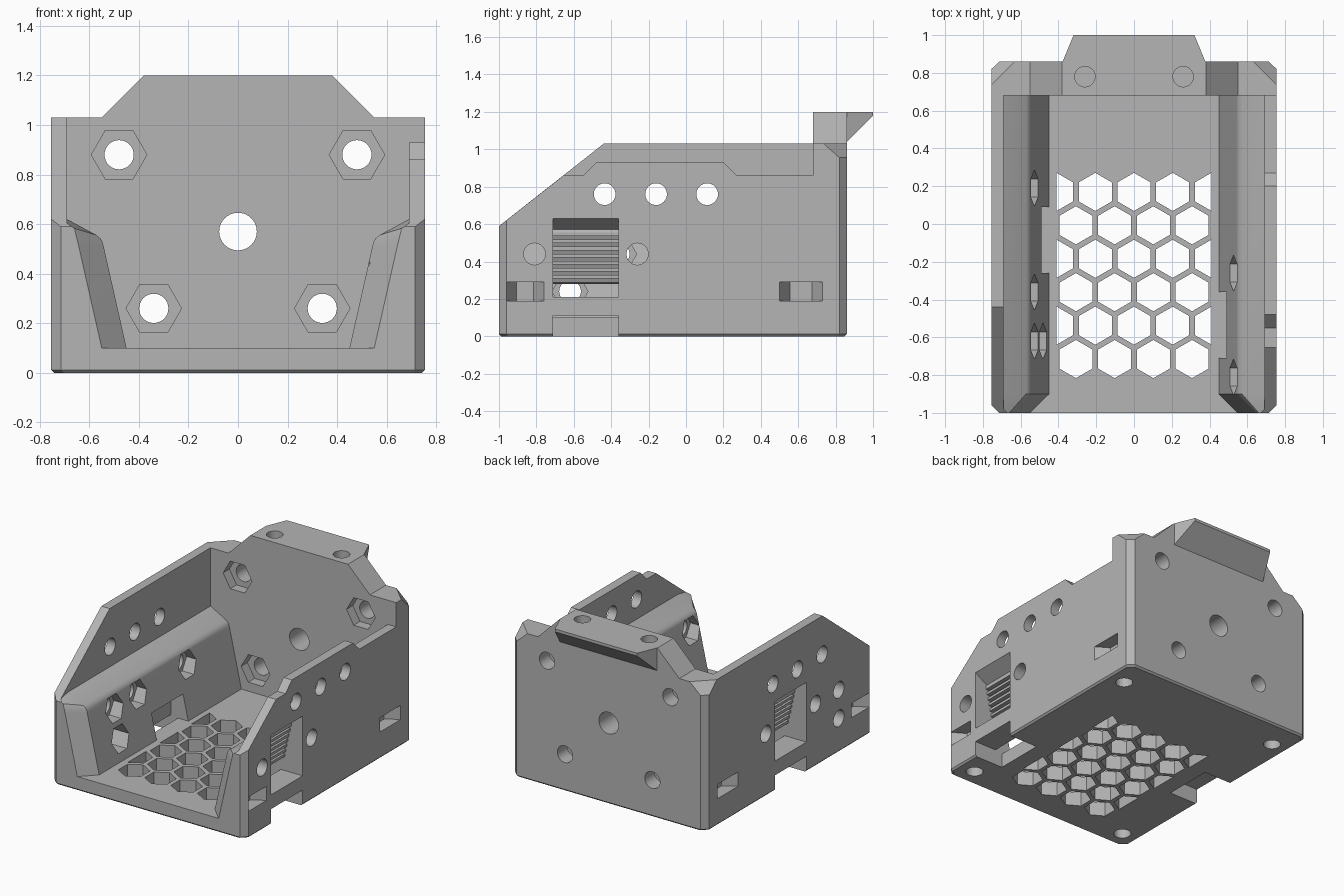
import bpy, bmesh, math

cube = bpy.data.objects.get("Cube")
if cube:
    bpy.data.objects.remove(cube, do_unlink=True)

grey = bpy.data.materials.new("plastic_grey")
grey.use_nodes = True
COLOR = (0.46, 0.46, 0.46, 1)
grey.diffuse_color = COLOR
grey.node_tree.nodes["Principled BSDF"].inputs["Base Color"].default_value = COLOR


def make_object(name, bm):
    bmesh.ops.recalc_face_normals(bm, faces=bm.faces)
    mesh = bpy.data.meshes.new(name)
    bm.to_mesh(mesh)
    bm.free()
    mesh.materials.append(grey)
    obj = bpy.data.objects.new(name, mesh)
    bpy.context.collection.objects.link(obj)
    return obj


def loft(bm, sections):
    """Closed solid through rings of equal point count."""
    rings = [[bm.verts.new(p) for p in s] for s in sections]
    n = len(rings[0])
    for a, b in zip(rings, rings[1:]):
        for i in range(n):
            j = (i + 1) % n
            bm.faces.new((a[i], a[j], b[j], b[i]))
    bm.faces.new(rings[0][::-1])
    bm.faces.new(rings[-1])


def prism(bm, points, axis, start, end):
    place = {"x": lambda u, v, w: (w, u, v),
             "y": lambda u, v, w: (u, w, v),
             "z": lambda u, v, w: (u, v, w)}[axis]
    loft(bm, [[place(u, v, w) for u, v in points] for w in (start, end)])


def ngon(u, v, r, n, turn=0.0):
    return [(u + r * math.cos(turn + math.tau * i / n),
             v + r * math.sin(turn + math.tau * i / n)) for i in range(n)]


def hull(bm, points):
    verts = [bm.verts.new(p) for p in points]
    bmesh.ops.convex_hull(bm, input=verts)


def flip(points, s):
    return [(s * u, v) for u, v in points]


# Outer block with chamfered corners and a fine bottom chamfer
def footprint(inset, z):
    x, lo, hi, c = 0.755 - inset, -1 + inset, 0.86 - inset, 0.04
    return [(x, lo + c, z), (x, hi - c, z), (x - c, hi, z), (-x + c, hi, z),
            (-x, hi - c, z), (-x, lo + c, z), (-x + c, lo, z), (x - c, lo, z)]


bm = bmesh.new()
loft(bm, [footprint(0.012, 0), footprint(0, 0.012), footprint(0, 1.2)])
body = make_object("case_body", bm)
cutters = []


def cutter(name, bm):
    obj = make_object(name, bm)
    obj.hide_render = True
    cutters.append(obj)


# Open interior with sloped cheeks and flared front
def cavity(y, half):
    return [(x, y, z) for x, z in half] + [(-x, y, z) for x, z in half[::-1]]


inner = [(0.45, 0.1), (0.542, 0.508), (0.547, 0.528), (0.556, 0.543),
         (0.572, 0.556), (0.69, 0.62), (0.69, 1.4)]
front = [(0.55, 0.1), (0.645, 0.52), (0.65, 0.54), (0.655, 0.56),
         (0.66, 0.583), (0.69, 0.6), (0.69, 1.4)]
bm = bmesh.new()
loft(bm, [cavity(-1.1, front), cavity(-1, front), cavity(-0.9, inner), cavity(0.68, inner)])
cutter("cavity_cutter", bm)

# Wall top edges
bm = bmesh.new()
prism(bm, [(-1.1, 0.511), (-0.655, 0.86), (-0.55, 0.86), (-0.48, 0.93), (0.2, 0.93),
           (0.27, 0.86), (0.68, 0.86), (0.68, 1.4), (-1.1, 1.4)], "x", 0.5, 0.9)
prism(bm, [(-1.1, 0.511), (-0.44, 1.03), (0.68, 1.03), (0.68, 1.4), (-1.1, 1.4)],
      "x", -0.9, -0.5)
cutter("wall_top_cutter", bm)

# Back wall shoulders
bm = bmesh.new()
for s in (1, -1):
    prism(bm, flip([(0.38, 1.2), (0.55, 1.03), (0.9, 1.03), (0.9, 1.3), (0.38, 1.3)], s),
          "y", -1.2, 1.2)
cutter("shoulder_cutter", bm)

# Slanted cuts on the top back corners
bm = bmesh.new()
for s in (1, -1):
    hull(bm, [(s * x, y, z) for x, y, z in (
        (0.9, 0.675, 0.955), (0.6, 0.975, 0.955), (1, 1, 0.955),
        (0.9, 0.58, 1.04), (0.59, 0.89, 1.04), (1, 1, 1.04))])
cutter("corner_cutter", bm)

# Honeycomb vents in the floor
bm = bmesh.new()
PITCH = 0.205
for row in range(6):
    y = 0.17 - row * 0.177
    count = 4 if row % 2 else 5
    for i in range(count):
        cell = ngon((i - (count - 1) / 2) * PITCH, y, 0.101, 6, math.pi / 2)
        prism(bm, [p for p in cell if abs(p[0]) < 0.42], "z", -0.1, 0.2)
cutter("honeycomb_cutter", bm)

# Side windows with ribbed backs, tie bar and bottom notch
teeth = []
for i in range(7):
    z = 0.555 - i * 0.038
    x = 0.535 + (z - 0.1) * 0.225
    teeth += [(x + 0.03, z), (x + 0.03, z - 0.019), (x, z - 0.019), (x - 0.008, z - 0.038)]
window = ([(0.8, 0.658), (0.66, 0.57)] + teeth +
          [(0.56, 0.28), (0.42, 0.28), (0.42, 0.1), (0.53, 0.1), (0.53, -0.1), (0.8, -0.1),
           (0.8, 0.11), (0.585, 0.11), (0.585, 0.21), (0.8, 0.21)])
bm = bmesh.new()
prism(bm, window, "y", -0.71, -0.36)
prism(bm, flip(window, -1), "y", -0.26, 0.09)
cutter("window_cutter", bm)

# Nut pockets and screw holes
side_holes = [(1, -0.81, 0.44), (1, -0.26, 0.44), (-1, 0.19, 0.44),
              (-1, -0.36, 0.44), (-1, -0.62, 0.44), (-1, -0.62, 0.24)]
back_holes = [(s * x, z) for s in (1, -1) for x, z in ((0.48, 0.88), (0.34, 0.26))]
pockets, bores = bmesh.new(), bmesh.new()
for s, y, z in side_holes:
    prism(pockets, ngon(y, z, 0.096, 6), "x", s * 0.4, s * 0.6)
    prism(bores, ngon(y, z, 0.058, 32), "x", s * 0.55, s * 0.9)
for x, z in back_holes:
    prism(pockets, ngon(x, z, 0.112, 6), "y", 0.6, 0.75)
    prism(bores, ngon(x, z, 0.059, 32), "y", 0.7, 1.2)
prism(bores, ngon(0, 0.57, 0.076, 32), "y", 0.6, 1.2)
for y in (-0.435, -0.16, 0.113):
    prism(bores, ngon(y, 0.76, 0.058, 32), "x", -0.9, 0.9)
for s in (1, -1):
    prism(bores, ngon(s * 0.26, 0.78, 0.054, 32), "z", 0.95, 1.4)
    for y in (-0.87, 0.65):
        prism(bores, ngon(s * 0.63, y, 0.056, 32), "z", -0.1, 0.14)
cutter("nut_pocket_cutter", pockets)
cutter("screw_hole_cutter", bores)

# Tapered tie slots low on the sides
bm = bmesh.new()
for s in (1, -1):
    for lo, hi in ((-0.96, -0.76), (0.5, 0.73)):
        outline = [(0.8, lo - 0.02), (0.8, hi + 0.02), (0.755, hi),
                   (0.665, hi - 0.055), (0.665, lo + 0.055), (0.755, lo)]
        prism(bm, flip(outline, s), "z", 0.19, 0.29)
cutter("tie_slot_cutter", bm)

# Apply all cuts
for c in cutters:
    mod = body.modifiers.new(c.name, "BOOLEAN")
    mod.operation = "DIFFERENCE"
    mod.solver = "EXACT"
    mod.object = c
graph = bpy.context.evaluated_depsgraph_get()
result = bpy.data.meshes.new_from_object(body.evaluated_get(graph))
body.modifiers.clear()
body.data = result
for c in cutters:
    bpy.data.objects.remove(c, do_unlink=True)

# Wedge lip behind the back wall
bm = bmesh.new()
hull(bm, [(s * x, y, z) for s in (1, -1) for x, y, z in (
    (0.38, 0.855, 1.2), (0.38, 0.855, 1.035), (0.32, 1, 1.2), (0.32, 1, 1.18))])
lip = make_object("back_lip", bm)

# Smooth the bores while keeping hard edges
bpy.ops.object.select_all(action="DESELECT")
for obj in (body, lip):
    obj.select_set(True)
bpy.context.view_layer.objects.active = body
bpy.ops.object.shade_smooth_by_angle(angle=math.radians(20))
